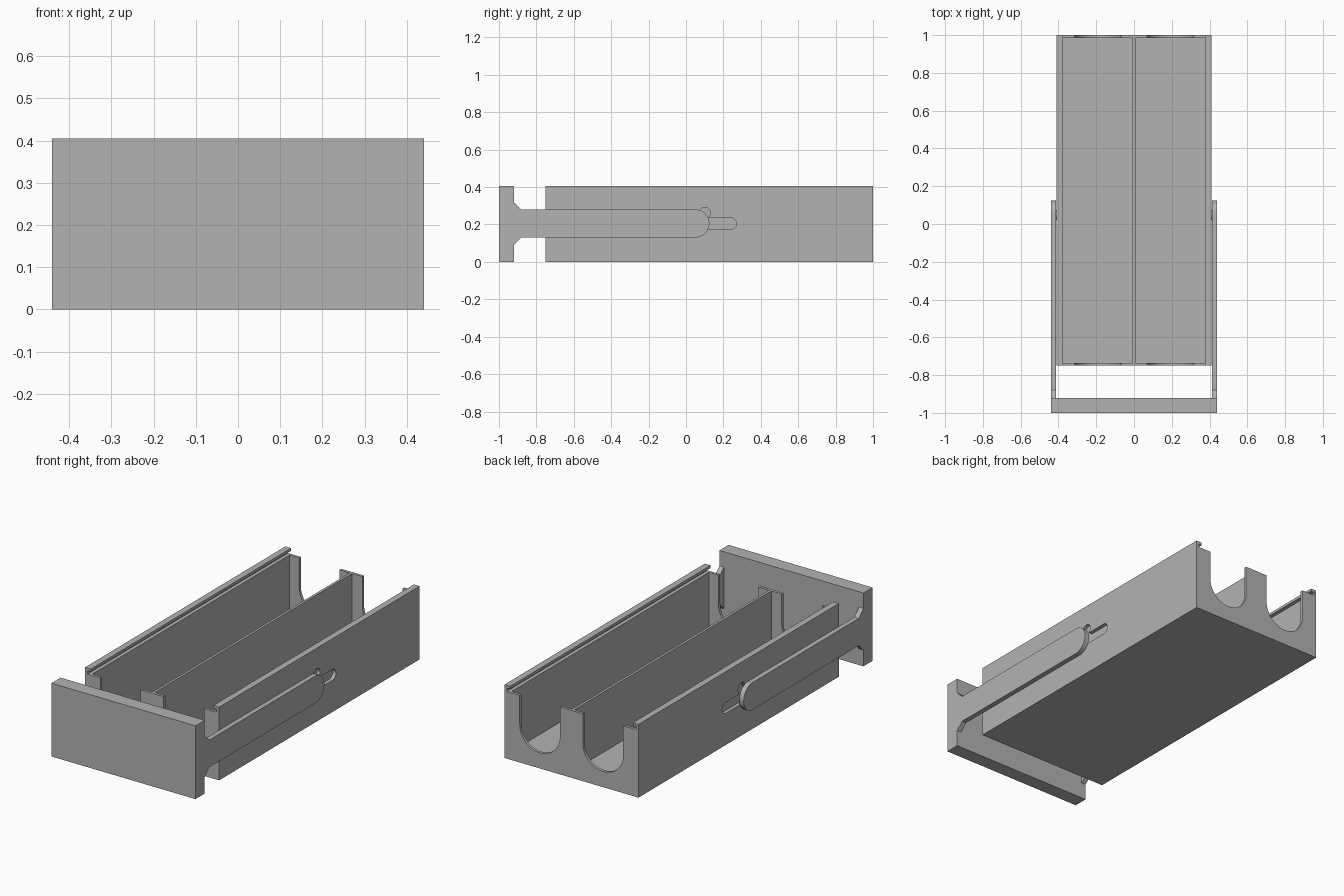
import bpy, bmesh
from math import pi, cos, sin
from mathutils import Vector

if "Cube" in bpy.data.objects:
    bpy.data.objects.remove(bpy.data.objects["Cube"])

grey = bpy.data.materials.new("plain grey")
grey.use_nodes = True
grey.diffuse_color = (0.45, 0.45, 0.45, 1)
grey.node_tree.nodes["Principled BSDF"].inputs["Base Color"].default_value = (0.45, 0.45, 0.45, 1)

# Main sizes
HALF_W, INNER = 0.41, 0.375
FRONT, BACK, END = -0.75, 1.0, 0.015
TOP, FLOOR, RAIL = 0.405, 0.04, 0.372
OUTER = 0.44


def prism(name, outline, axis, start, stop):
    """Extrude an outline: (y, z) pairs along x, or (x, z) pairs along y."""
    bm = bmesh.new()
    place = (lambda a, b: (start, a, b)) if axis == "x" else (lambda a, b: (a, start, b))
    face = bm.faces.new([bm.verts.new(place(a, b)) for a, b in outline])
    new = bmesh.ops.extrude_face_region(bm, geom=[face])["geom"]
    shift = Vector((stop - start, 0, 0) if axis == "x" else (0, stop - start, 0))
    bmesh.ops.translate(bm, vec=shift, verts=[g for g in new if isinstance(g, bmesh.types.BMVert)])
    bmesh.ops.recalc_face_normals(bm, faces=bm.faces)
    mesh = bpy.data.meshes.new(name)
    bm.to_mesh(mesh)
    bm.free()
    mesh.materials.append(grey)
    ob = bpy.data.objects.new(name, mesh)
    bpy.context.collection.objects.link(ob)
    return ob


def smooth(ob):
    bpy.ops.object.select_all(action="DESELECT")
    ob.select_set(True)
    bpy.context.view_layer.objects.active = ob
    bpy.ops.object.shade_smooth_by_angle(angle=pi / 6)


def arc(cx, cz, r, a0, a1, n=20):
    return [(cx + r * cos(a0 + (a1 - a0) * i / n), cz + r * sin(a0 + (a1 - a0) * i / n))
            for i in range(n + 1)]


def capsule(p, q, r):
    d = Vector(q) - Vector(p)
    a = Vector((1, 0)).angle_signed(d) * -1
    return arc(*q, r, a - pi / 2, a + pi / 2) + arc(*p, r, a + pi / 2, a + 3 * pi / 2)


def rect(a0, a1, b0, b1):
    return [(a0, b0), (a1, b0), (a1, b1), (a0, b1)]


# Tray shell: floor and two side walls with lid grooves under the top lips
half = [(HALF_W, 0), (HALF_W, TOP), (INNER, TOP), (INNER, 0.39),
        (0.395, 0.39), (0.395, RAIL), (INNER, RAIL), (INNER, FLOOR)]
tray = prism("tray_shell", half + [(-x, z) for x, z in reversed(half)], "y", FRONT, BACK)

# Blind guide slots with a slanted entry notch in both side walls
for side in (-1, 1):
    for path in (((0.045, 0.205), (0.24, 0.205)), ((0.07, 0.205), (0.1, 0.262))):
        cutter = prism("slot_cutter", capsule(*path, 0.03), "x", side * 0.39, side * 0.5)
        cutter.hide_render = True
        mod = tray.modifiers.new("slot", "BOOLEAN")
        mod.operation, mod.solver, mod.object = "DIFFERENCE", "EXACT", cutter
        bpy.context.view_layer.objects.active = tray
        bpy.ops.object.modifier_apply(modifier=mod.name)
        bpy.data.objects.remove(cutter)
smooth(tray)

# Centre divider
prism("divider", rect(-0.007, 0.007, FLOOR, RAIL), "y", FRONT + END, BACK - END)

# End walls with two round-bottomed openings
openings = []
for cx in (-0.193, 0.193):
    openings += [(cx - 0.123, RAIL)] + arc(cx, 0.21, 0.123, pi, 2 * pi, 32) + [(cx + 0.123, RAIL)]
end_outline = [(INNER, RAIL), (INNER, FLOOR), (-INNER, FLOOR), (-INNER, RAIL)] + openings
smooth(prism("front_end_wall", end_outline, "y", FRONT, FRONT + END))
smooth(prism("back_end_wall", end_outline, "y", BACK - END, BACK))

# Front plate of the sliding handle
prism("front_plate", rect(-OUTER, OUTER, 0, TOP), "y", -1, -0.92)

# Handle arms with flared roots, rounded tips and guide pins
lo, hi = 0.13, 0.28
r = (hi - lo) / 2
arm = [(-0.92, 0.09), (-0.88, lo)] + arc(0.125 - r, lo + r, r, -pi / 2, pi / 2) + [(-0.88, hi), (-0.92, 0.32)]
for side, word in ((1, "left"), (-1, "right")):
    smooth(prism(word + "_arm", arm, "x", side * 0.413, side * OUTER))
    smooth(prism(word + "_guide_pin", arc(0.047, 0.205, 0.026, 0, 2 * pi, 24)[:-1], "x",
                 side * 0.392, side * 0.413))
